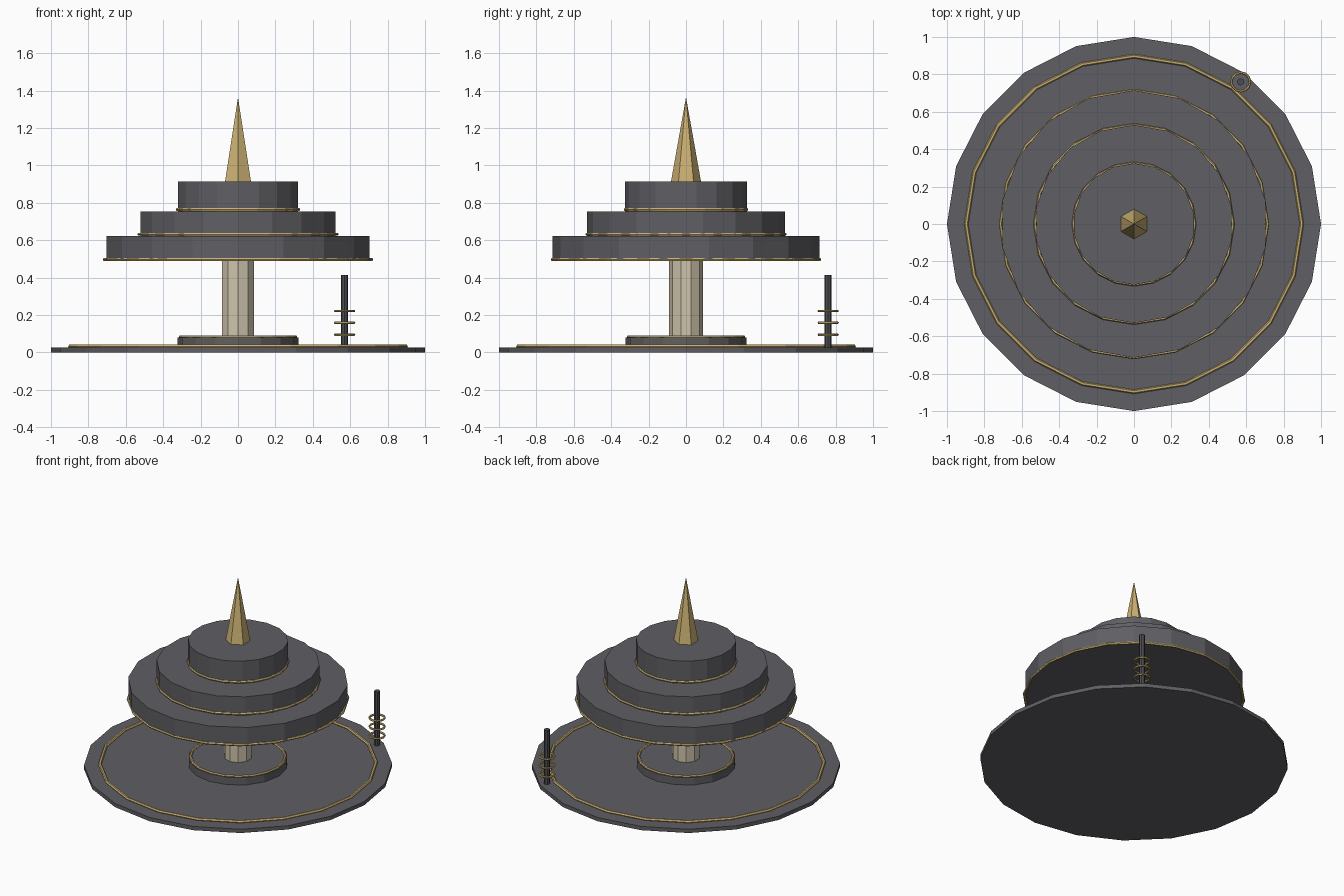
import bpy, math

if "Cube" in bpy.data.objects:
    bpy.data.objects.remove(bpy.data.objects["Cube"])


def material(name, rgb):
    m = bpy.data.materials.new(name)
    m.diffuse_color = (*rgb, 1)
    m.use_nodes = True
    m.node_tree.nodes["Principled BSDF"].inputs["Base Color"].default_value = m.diffuse_color
    return m


SLATE = material("slate grey", (0.115, 0.112, 0.125))
GOLD = material("gold", (0.60, 0.44, 0.17))
CREAM = material("cream stone", (0.62, 0.55, 0.41))
IRON = material("dark iron", (0.075, 0.075, 0.085))


def add_mesh(name, verts, faces, mat):
    me = bpy.data.meshes.new(name)
    me.from_pydata(verts, [], faces)
    me.materials.append(mat)
    ob = bpy.data.objects.new(name, me)
    bpy.context.collection.objects.link(ob)
    return ob


def circle(n, r, z, x=0, y=0):
    # first corner points to +y
    return [(x - r * math.sin(2 * math.pi * i / n),
             y + r * math.cos(2 * math.pi * i / n), z) for i in range(n)]


def prism(name, n, r, z0, z1, mat, x=0, y=0):
    sides = [(i, (i + 1) % n, n + (i + 1) % n, n + i) for i in range(n)]
    caps = [tuple(reversed(range(n))), tuple(range(n, 2 * n))]
    return add_mesh(name, circle(n, r, z0, x, y) + circle(n, r, z1, x, y), sides + caps, mat)


def cone(name, n, r, z0, z1, mat):
    sides = [(i, (i + 1) % n, n) for i in range(n)]
    return add_mesh(name, circle(n, r, z0) + [(0, 0, z1)], sides + [tuple(reversed(range(n)))], mat)


def ring(name, n, r, thick, z, mat, x=0, y=0, m=6):
    verts, faces = [], []
    for j in range(m):
        a = 2 * math.pi * j / m
        verts += circle(n, r + thick * math.cos(a), z + thick * math.sin(a), x, y)
    for j in range(m):
        k = (j + 1) % m
        for i in range(n):
            h = (i + 1) % n
            faces.append((j * n + i, j * n + h, k * n + h, k * n + i))
    return add_mesh(name, verts, faces, mat)


# Ground disc with inlaid ring
prism("base_disc", 20, 1.0, 0, 0.027, SLATE)
ring("base_ring", 20, 0.897, 0.011, 0.033, GOLD)

# Pedestal and column
prism("pedestal", 16, 0.323, 0.02, 0.08, SLATE)
ring("pedestal_ring", 20, 0.308, 0.009, 0.083, GOLD)
prism("column", 10, 0.09, 0.075, 0.51, CREAM)

# Stacked tiers with a gold ring at each lower edge
for i, (r, z0, z1) in enumerate([(0.715, 0.495, 0.622), (0.53, 0.622, 0.755), (0.325, 0.755, 0.915)]):
    prism(f"tier_{i + 1}", 18, r, z0, z1, SLATE)
    ring(f"tier_ring_{i + 1}", 20, r - 0.001, 0.009, z0 + (0.002 if i == 0 else 0.01), GOLD)

# Spire
cone("spire", 6, 0.08, 0.915, 1.365, GOLD)

# Lamp post with hoops
PX, PY = 0.57, 0.76
prism("post", 8, 0.019, 0.025, 0.415, IRON, PX, PY)
for i, z in enumerate((0.095, 0.159, 0.222)):
    ring(f"post_hoop_{i + 1}", 12, 0.05, 0.007, z, GOLD, PX, PY)
